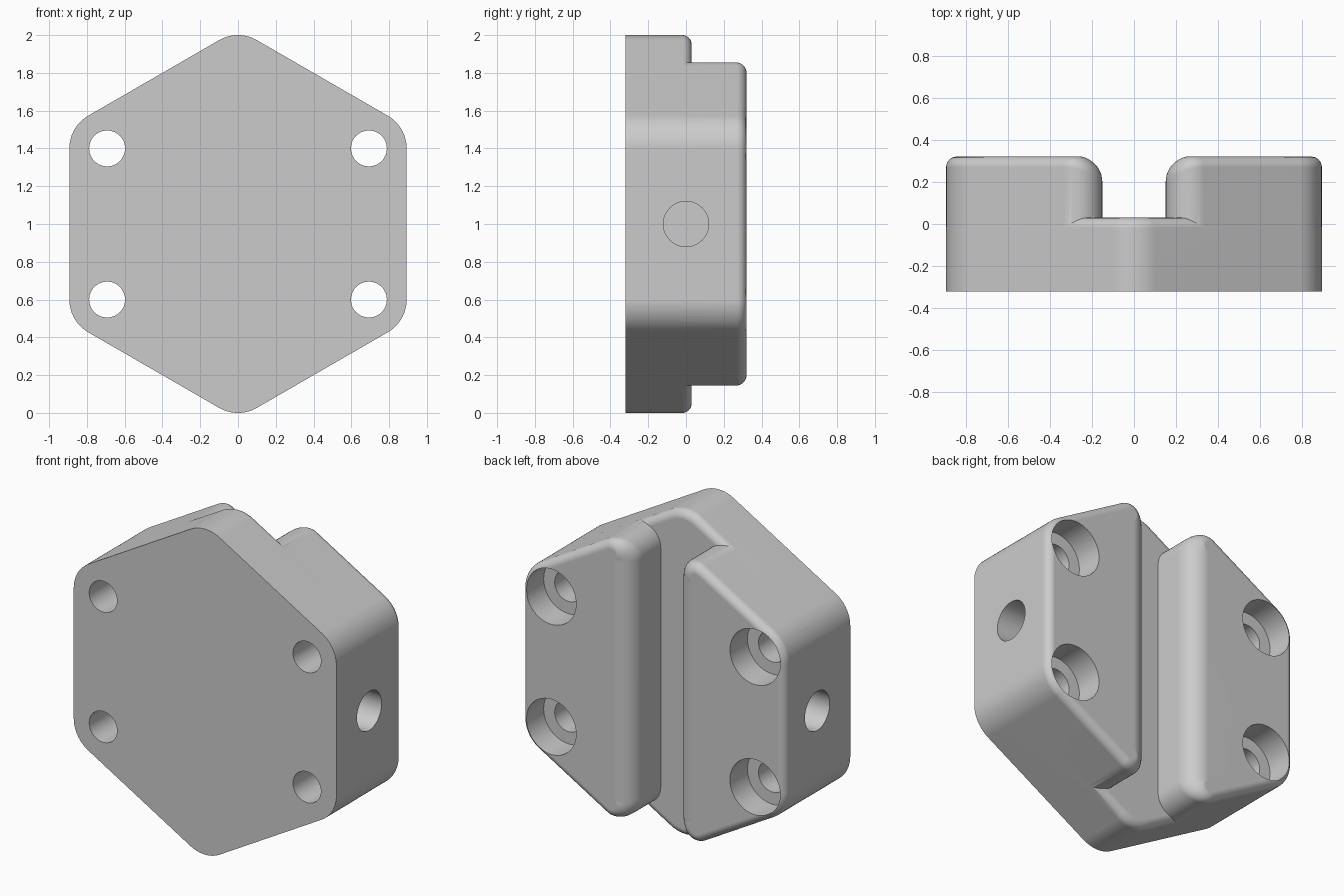
import bpy, bmesh, math
from mathutils import Vector

cube = bpy.data.objects.get("Cube")
if cube:
    bpy.data.objects.remove(cube, do_unlink=True)

FRONT, FLOOR, BACK = -0.32, 0.03, 0.32   # depths of front face, slot floor, back face
HEX_R, CORNER_R = 1.031, 0.2             # hexagon size and its corner rounding
SLOT, SLOT_R = 0.15, 0.12                # half width of the slot and its rounding
EDGE_R = 0.05                            # rounding of the back edges

grey = bpy.data.materials.new("light_grey")
grey.use_nodes = True
grey.diffuse_color = (0.6, 0.6, 0.6, 1)
grey.node_tree.nodes["Principled BSDF"].inputs["Base Color"].default_value = (0.6, 0.6, 0.6, 1)


def rounded_outline(corners, segs=14):
    """Points and outward normals of a counter-clockwise polygon with rounded corners."""
    out = []
    for i, (p, r) in enumerate(corners):
        a, b = corners[i - 1][0], corners[(i + 1) % len(corners)][0]
        d1, d2 = (p - a).normalized(), (b - p).normalized()
        n1, n2 = Vector((d1.y, -d1.x)), Vector((d2.y, -d2.x))
        centre = p - (n1 + n2) * r / (1 + n1.dot(n2))
        start, turn = math.atan2(n1.y, n1.x), n1.angle(n2)
        for k in range(segs + 1):
            t = start + turn * k / segs
            n = Vector((math.cos(t), math.sin(t)))
            out.append((centre + n * r, n))
    return out


def rounded_prism(name, outline, y0, y1, radius, side=1, inset=0.0, steps=10):
    """Prism along y whose back edge is rounded by radius(normal)."""
    bm = bmesh.new()
    levels = [None] + [math.pi / 2 * k / steps for k in range(steps + 1)]
    rings = []
    for t in levels:
        ring = []
        for p, n in outline:
            r = radius(n)
            d = inset if t is None else inset + r * (1 - math.cos(t))
            y = y0 if t is None else y1 - r * (1 - math.sin(t))
            q = p - n * d
            ring.append(bm.verts.new((side * q.x, y, q.y + 1)))
        rings.append(ring)
    count = len(outline)
    for lo, hi in zip(rings, rings[1:]):
        for i in range(count):
            j = (i + 1) % count
            bm.faces.new((lo[i], lo[j], hi[j], hi[i]))
    bm.faces.new(rings[0])
    bm.faces.new(rings[-1])
    bmesh.ops.remove_doubles(bm, verts=bm.verts, dist=1e-5)
    bmesh.ops.recalc_face_normals(bm, faces=bm.faces)
    mesh = bpy.data.meshes.new(name)
    bm.to_mesh(mesh)
    bm.free()
    obj = bpy.data.objects.new(name, mesh)
    bpy.context.collection.objects.link(obj)
    mesh.materials.append(grey)
    return obj


def cylinder(radius, depth, location, rotation):
    bpy.ops.mesh.primitive_cylinder_add(vertices=48, radius=radius, depth=depth,
                                        location=location, rotation=rotation)
    obj = bpy.context.object
    obj.name = "hole_cutter"
    obj.hide_render = True
    obj.data.materials.append(grey)
    return obj


def combine(target, other, operation):
    mod = target.modifiers.new("combine", 'BOOLEAN')
    mod.operation, mod.object, mod.solver = operation, other, 'EXACT'
    bpy.context.view_layer.objects.active = target
    bpy.ops.object.modifier_apply(modifier=mod.name)
    bpy.data.objects.remove(other, do_unlink=True)


def block_radius(n):
    """Small rounding on the hexagon sides, blending to a large one at the slot."""
    w = min(max((0.5 - n.x) / 1.5, 0), 1)
    return EDGE_R + (SLOT_R - 0.001 - EDGE_R) * w * w


# hexagonal base, up to the slot floor
hexagon = [Vector((math.cos(a), math.sin(a))) * HEX_R
           for a in (math.radians(60 * k + 30) for k in range(6))]
body = rounded_prism("mounting_block", rounded_outline([(p, CORNER_R) for p in hexagon]),
                     FRONT, FLOOR, lambda n: EDGE_R)

# raised blocks on both sides of the slot
top = HEX_R - SLOT * math.tan(math.radians(30))
half = [(hexagon[5], CORNER_R), (hexagon[0], CORNER_R),
        (Vector((SLOT, top)), SLOT_R), (Vector((SLOT, -top)), SLOT_R)]
for side in (1, -1):
    block = rounded_prism("raised_block", rounded_outline(half), -0.2, BACK,
                          block_radius, side, inset=0.0006)
    combine(body, block, 'UNION')

# counterbored screw holes at the four side corners, and a blind hole in each side
reach = HEX_R - CORNER_R / math.cos(math.radians(30))
hx, hz = reach * math.cos(math.radians(30)), reach * 0.5
along_y, along_x = (math.pi / 2, 0, 0), (0, math.pi / 2, 0)
for sx in (1, -1):
    for sz in (1, -1):
        spot = (sx * hx, 0, 1 + sz * hz)
        combine(body, cylinder(0.095, 1, spot, along_y), 'DIFFERENCE')
        bore = (spot[0], BACK - 0.17 + 0.25, spot[2])
        combine(body, cylinder(0.17, 0.5, bore, along_y), 'DIFFERENCE')
    combine(body, cylinder(0.12, 0.8, (sx * 0.893, 0, 1), along_x), 'DIFFERENCE')

# smooth roundings with crisp edges
bpy.ops.object.select_all(action='DESELECT')
body.select_set(True)
bpy.context.view_layer.objects.active = body
bpy.ops.object.shade_smooth_by_angle(angle=math.radians(30))
weighted = body.modifiers.new("weighted_normals", 'WEIGHTED_NORMAL')
weighted.keep_sharp = True
